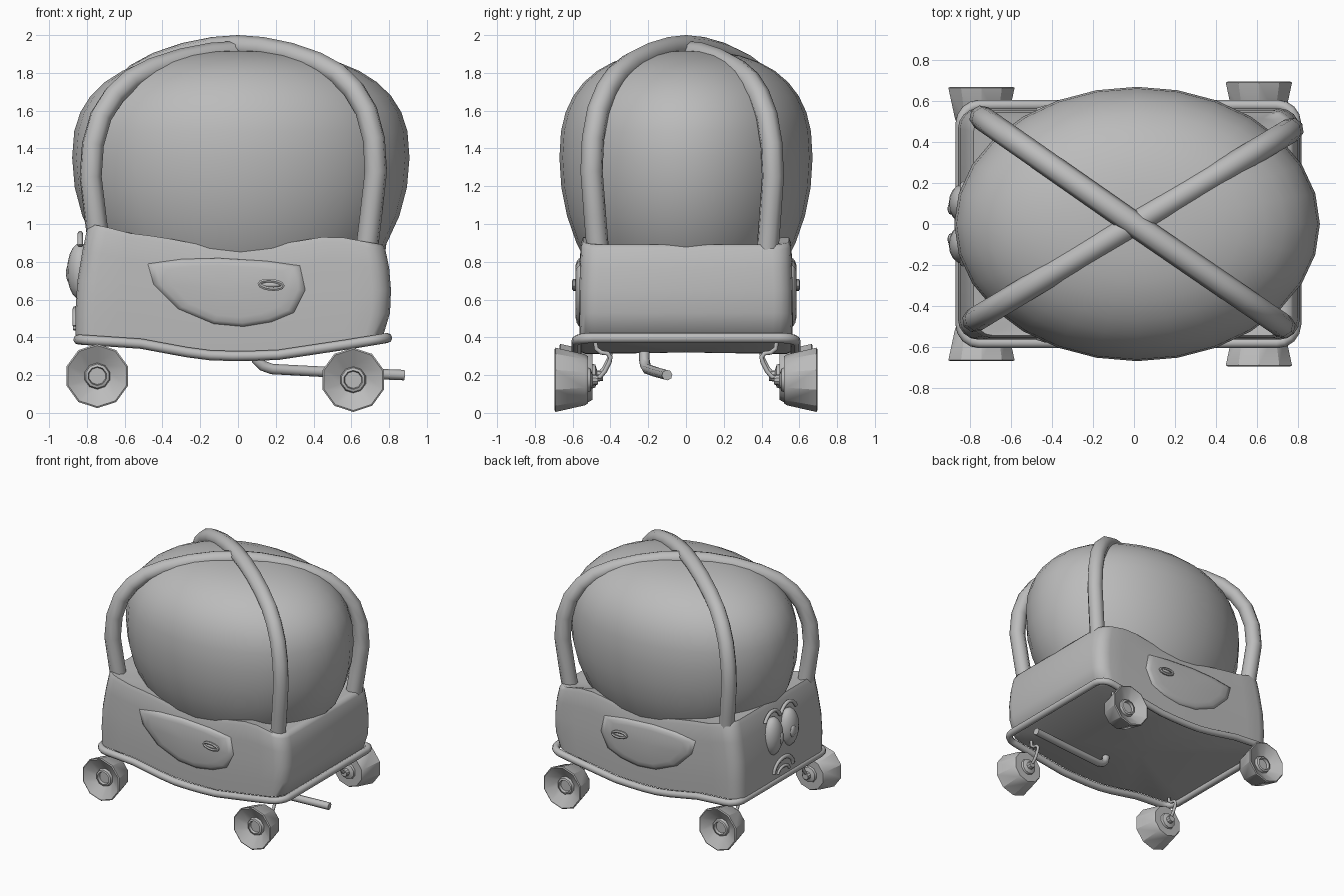
import bpy, bmesh, math
from mathutils import Vector

if "Cube" in bpy.data.objects:
    bpy.data.objects.remove(bpy.data.objects["Cube"])

GREY = bpy.data.materials.new("plain_grey")
GREY.diffuse_color = (0.5, 0.5, 0.5, 1)
GREY.use_nodes = True
GREY.node_tree.nodes["Principled BSDF"].inputs["Base Color"].default_value = GREY.diffuse_color


def finish(name, me, angle=40):
    me.materials.clear()
    me.materials.append(GREY)
    me.shade_smooth()
    me.set_sharp_from_angle(angle=math.radians(angle))
    ob = bpy.data.objects.new(name, me)
    bpy.context.collection.objects.link(ob)
    return ob


def loft(name, rings, angle=40):
    """Skin equal-length closed rings; a one-point ring closes an end."""
    bm = bmesh.new()
    rows = [[bm.verts.new(p) for p in r] for r in rings]
    for a, b in zip(rows, rows[1:]):
        n = max(len(a), len(b))
        for i in range(n):
            j = (i + 1) % n
            if len(a) == 1:
                bm.faces.new((a[0], b[j], b[i]))
            elif len(b) == 1:
                bm.faces.new((a[i], a[j], b[0]))
            else:
                bm.faces.new((a[i], a[j], b[j], b[i]))
    bmesh.ops.recalc_face_normals(bm, faces=bm.faces)
    me = bpy.data.meshes.new(name)
    bm.to_mesh(me)
    bm.free()
    return finish(name, me, angle)


def tube(name, pts, r, closed=False, res=2):
    cu = bpy.data.curves.new(name, 'CURVE')
    cu.dimensions = '3D'
    cu.bevel_depth, cu.bevel_resolution, cu.use_fill_caps = r, res, True
    sp = cu.splines.new('POLY')
    sp.points.add(len(pts) - 1)
    for p, q in zip(sp.points, pts):
        p.co = (*q, 1)
    sp.use_cyclic_u = closed
    ob = bpy.data.objects.new(name, cu)
    bpy.context.collection.objects.link(ob)
    bpy.context.view_layer.update()
    dg = bpy.context.evaluated_depsgraph_get()
    me = bpy.data.meshes.new_from_object(ob.evaluated_get(dg))
    bpy.data.objects.remove(ob)
    return finish(name, me, 50)


def ellipsoid(name, c, s, seg=16, rings=10):
    out = [[(c[0], c[1], c[2] - s[2])]]
    for k in range(1, rings):
        f = -math.pi / 2 + math.pi * k / rings
        out.append([(c[0] + s[0] * math.cos(f) * math.cos(a), c[1] + s[1] * math.cos(f) * math.sin(a),
                     c[2] + s[2] * math.sin(f)) for a in (2 * math.pi * i / seg for i in range(seg))])
    return loft(name, out + [[(c[0], c[1], c[2] + s[2])]])


def interp(table, x):
    if x <= table[0][0]:
        return table[0][1]
    for (x0, y0), (x1, y1) in zip(table, table[1:]):
        if x <= x1:
            return y0 + (y1 - y0) * (x - x0) / (x1 - x0)
    return table[-1][1]


def rounded_rect(x0, x1, hy, r, n=12):
    """Rounded rectangle with subdivided long sides."""
    pts = []
    for cx, cy, a0 in ((x1 - r, hy - r, 0), (x0 + r, hy - r, 90), (x0 + r, r - hy, 180), (x1 - r, r - hy, 270)):
        for k in range(5):
            a = math.radians(a0 + 22.5 * k)
            pts.append((cx + r * math.cos(a), cy + r * math.sin(a)))
        if a0 in (0, 180):
            d = (x0 + r) - (x1 - r) if a0 == 0 else (x1 - r) - (x0 + r)
            bx, by = pts[-1]
            pts += [(bx + d * k / n, by) for k in range(1, n)]
    return pts


TOP = [(-.79, 1.0), (-.7, .985), (-.6, .955), (-.4, .93), (-.2, .89), (0, .88), (.2, .89), (.5, .94), (.65, .91), (.77, .89)]
BOT = [(-.87, .4), (-.5, .375), (-.3, .335), (-.15, .315), (0, .31), (.2, .315), (.4, .345), (.6, .375), (.81, .41)]

# Body: wavy-edged tub with a bulging right end
rings = [[(-.03, 0, .32)]]
for t, x0, x1, hy in ((0, -.82, .74, .53), (.02, -.86, .77, .56), (.25, -.86, .805, .565), (.5, -.85, .81, .565),
                      (.75, -.825, .80, .56), (.95, -.80, .78, .555), (1, -.785, .765, .545), (.99, -.75, .73, .515)):
    ring = []
    for x, y in rounded_rect(x0, x1, hy, .1):
        b, c = interp(BOT, x), interp(TOP, x)
        ring.append((x, y, b + (c - b) * t))
    rings.append(ring)
loft("body", rings + [[(0, 0, .84)]], 60)

# Bumper rail around the bottom edge
tube("bottom_rail", [(x, y, interp(BOT, x) - .01) for x, y in rounded_rect(-.845, .79, .58, .09)], .027, True)

# Dome: flatter above its widest line, fuller below
rings = [[(.015, 0, .45)]]
for k in range(1, 18):
    f = -math.pi / 2 + math.pi * k / 18
    s = math.sin(f)
    if s < 0:
        z, w = 1.35 + .9 * s, math.cos(f)
    else:
        z, w = 1.35 + .57 * s ** .8, math.cos(f) ** .8
    rings.append([(.015 + .893 * w * math.cos(a), .67 * w * math.sin(a), z)
                  for a in (2 * math.pi * i / 28 for i in range(28))])
loft("dome", rings + [[(.015, 0, 1.92)]], 60)

# Two crossed roll bars over the dome
ARCH = [(.93, .84), (.965, 1.05), (1, 1.28), (.985, 1.45), (.93, 1.6), (.84, 1.71), (.73, 1.79), (.58, 1.85), (.38, 1.9), (.18, 1.93)]
for name, l, r, dz in (("roll_bar_upper", (-.745, .52), (.73, -.5), 0), ("roll_bar_lower", (-.78, -.47), (.77, .46), -.03)):
    pts = [(l[0] * s, l[1] * s, z + dz) for s, z in ARCH] + [(0, 0, 1.94 + dz)]
    pts += [(r[0] * s, r[1] * s, z + dz) for s, z in reversed(ARCH)]
    tube(name, pts, .06)

# Doors with handles on both long sides
DOOR = [(-.48, .79), (-.3, .815), (-.1, .82), (.15, .805), (.33, .78), (.36, .65), (.3, .53), (.18, .48),
        (.03, .455), (-.13, .47), (-.32, .55), (-.45, .68)]
for side, tag in ((-1, "front"), (1, "back")):
    rings = []
    for s, y in ((1, .55), (.99, .566), (.9, .578), (.75, .585)):
        rings.append([(-.06 + (x + .06) * s, side * y, .66 + (z - .66) * s) for x, z in DOOR])
    loft(tag + "_door", rings + [[(-.06, side * .586, .66)]], 60)
    grip = [(.175 + .062 * math.cos(a), side * .592, .678 + .022 * math.sin(a) - .08 * (.062 * math.cos(a)))
            for a in (2 * math.pi * i / 14 for i in range(14))]
    tube(tag + "_handle_rim", grip, .011, True, 1)
    ellipsoid(tag + "_handle", (.175, side * .588, .678), (.055, .012, .014), 12, 6)

# Face on the left end: eyes, pupils, brows, frown
for y, tag in ((.1, "back"), (-.1, "front")):
    ellipsoid(tag + "_eye", (-.835, y, .75), (.07, .095, .15))
    ellipsoid(tag + "_pupil", (-.893, y * .75, .74), (.018, .03, .05), 12, 6)
    tube(tag + "_brow", [(-.835, y + .11 * math.cos(a), .82 + .13 * math.sin(a))
                         for a in (math.radians(30 + 15 * k) for k in range(9))], .014)
tube("mouth", [(-.86, .12 * math.cos(a), .46 + .09 * math.sin(a))
               for a in (math.pi * k / 10 for k in range(11))], .016)
tube("lower_lip", [(-.862, .07 * math.cos(a), .44 + .04 * math.sin(a))
                   for a in (math.pi * k / 8 for k in range(9))], .012)

# Wheels: flared ten-sided cones with dished faces, hubs and bent hangers
WHEEL = [(.025, .46), (.03, .49), (.06, .5), (.065, .515), (.125, .515), (.135, .53), (.17, .685), (.162, .69),
         (.07, .635), (.064, .655), (.05, .66), (.045, .64)]
for cx, cz, xt in ((-.745, .195, "left"), (.61, .175, "right")):
    for side, yt in ((-1, "front"), (1, "back")):
        off = -.02 if xt == "left" else .005
        rings = [[(cx + r * math.sin(a), side * (y + off), cz - r * math.cos(a))
                  for a in (2 * math.pi * i / 10 for i in range(10))] for r, y in WHEEL]
        rings = [[(cx, side * (.46 + off), cz)]] + rings + [[(cx, side * (.64 + off), cz)]]
        loft(f"{yt}_{xt}_wheel", rings, 35)
        path = [(.50, 0), (.455, 0), (.43, .03), (.405, .08), (.40, .105), (.415, .125), (.45, .13), (.475, .15), (.48, .19)]
        tube(f"{yt}_{xt}_hanger", [(cx, side * y, cz + z + .015) for y, z in path], .012)

# Exhaust pipe under the floor
tube("exhaust_pipe", [(.09, -.22, .33), (.1, -.22, .28), (.13, -.215, .25), (.18, -.205, .232), (.5, -.155, .215), (.88, -.1, .2)], .028)
